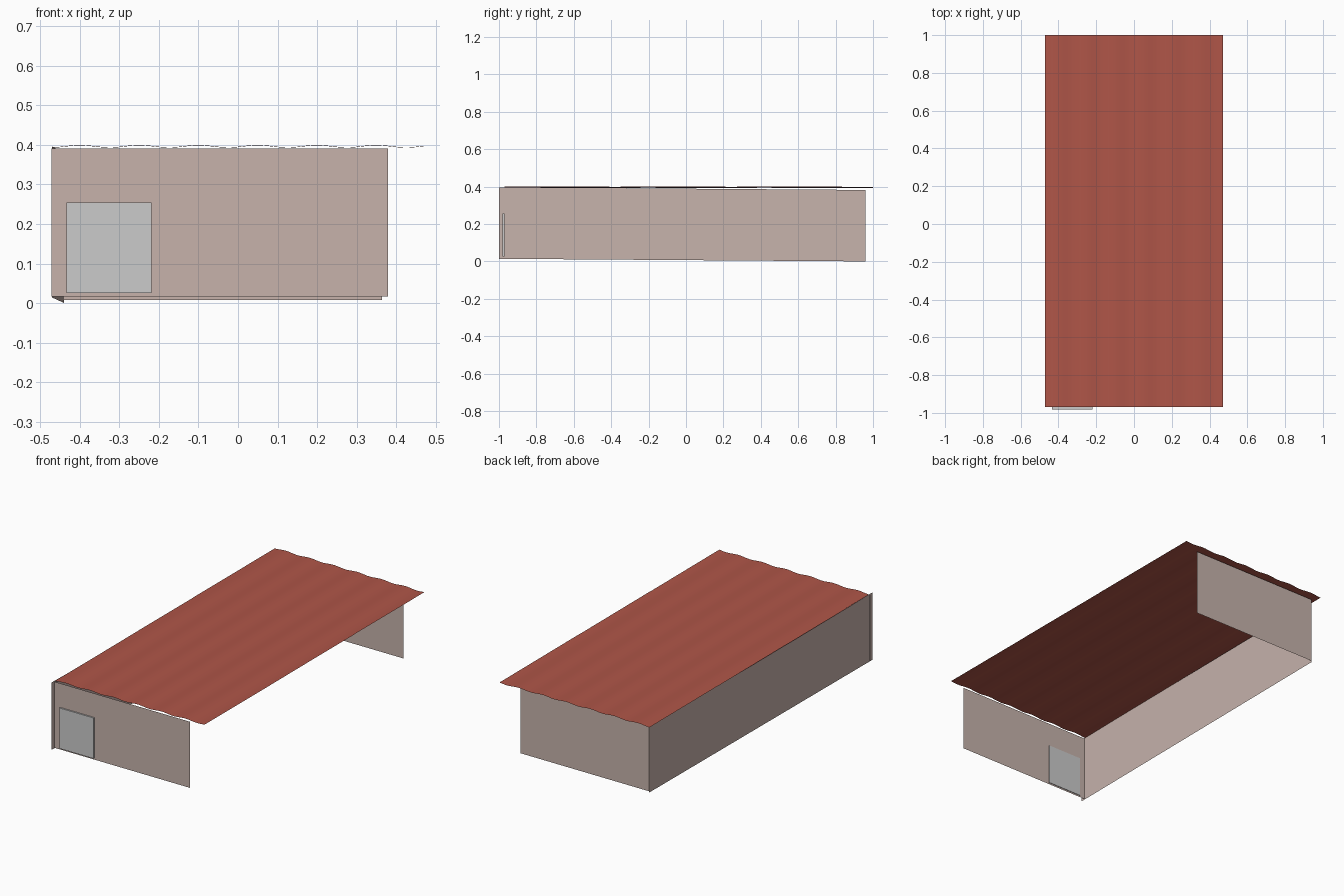
import bpy, math

if "Cube" in bpy.data.objects:
    bpy.data.objects.remove(bpy.data.objects["Cube"])


def material(name, color):
    m = bpy.data.materials.new(name)
    m.diffuse_color = (*color, 1)
    m.use_nodes = True
    m.node_tree.nodes["Principled BSDF"].inputs["Base Color"].default_value = m.diffuse_color
    return m


wall_mat = material("plaster", (0.57, 0.45, 0.41))
roof_mat = material("red_roofing", (0.43, 0.092, 0.065))


def mesh_object(name, verts, faces, mat=None):
    me = bpy.data.meshes.new(name)
    me.from_pydata(verts, [], faces)
    me.update()
    ob = bpy.data.objects.new(name, me)
    bpy.context.collection.objects.link(ob)
    if mat:
        me.materials.append(mat)
    return ob


def wall(name, a, b, height):
    # upright single-sheet panel between two ground points
    verts = [a, b, (b[0], b[1], b[2] + height), (a[0], a[1], a[2] + height)]
    return mesh_object(name, verts, [(0, 1, 2, 3)], wall_mat)


# Walls: front, back and left; the right side is open
wall("front_wall", (-0.472, -0.973, 0.016), (0.38, -0.973, 0.016), 0.375)
wall("back_wall", (0.365, 0.96, 0.008), (-0.44, 0.96, 0.008), 0.38)
wall("left_wall", (-0.44, 0.96, 0.0), (-0.471, -1.0, 0.014), 0.382)

# Door: thin slab set through the front wall
bpy.ops.mesh.primitive_cube_add(size=1, location=(-0.327, -0.9755, 0.14))
door = bpy.context.object
door.name = "door"
door.scale = (0.215, 0.011, 0.23)


# Roof: three overlapping corrugated sheets
def roof_sheet(name, y0, y1):
    x0, x1, steps, period = -0.47, 0.47, 50, 0.15
    verts, faces = [], []
    for i in range(steps + 1):
        x = x0 + (x1 - x0) * i / steps
        z = 0.3965 + 0.003 * math.cos(2 * math.pi * (x + 0.4) / period)
        verts += [(x, y0, z + 0.0005), (x, y1, z - 0.0005)]
    for i in range(steps):
        k = 2 * i
        faces.append((k, k + 2, k + 3, k + 1))
    ob = mesh_object(name, verts, faces, roof_mat)
    for p in ob.data.polygons:
        p.use_smooth = True
    return ob


for n in range(3):
    start = -0.97 + 0.621 * n
    roof_sheet(f"roof_sheet_{n + 1}", start, start + 0.728)
